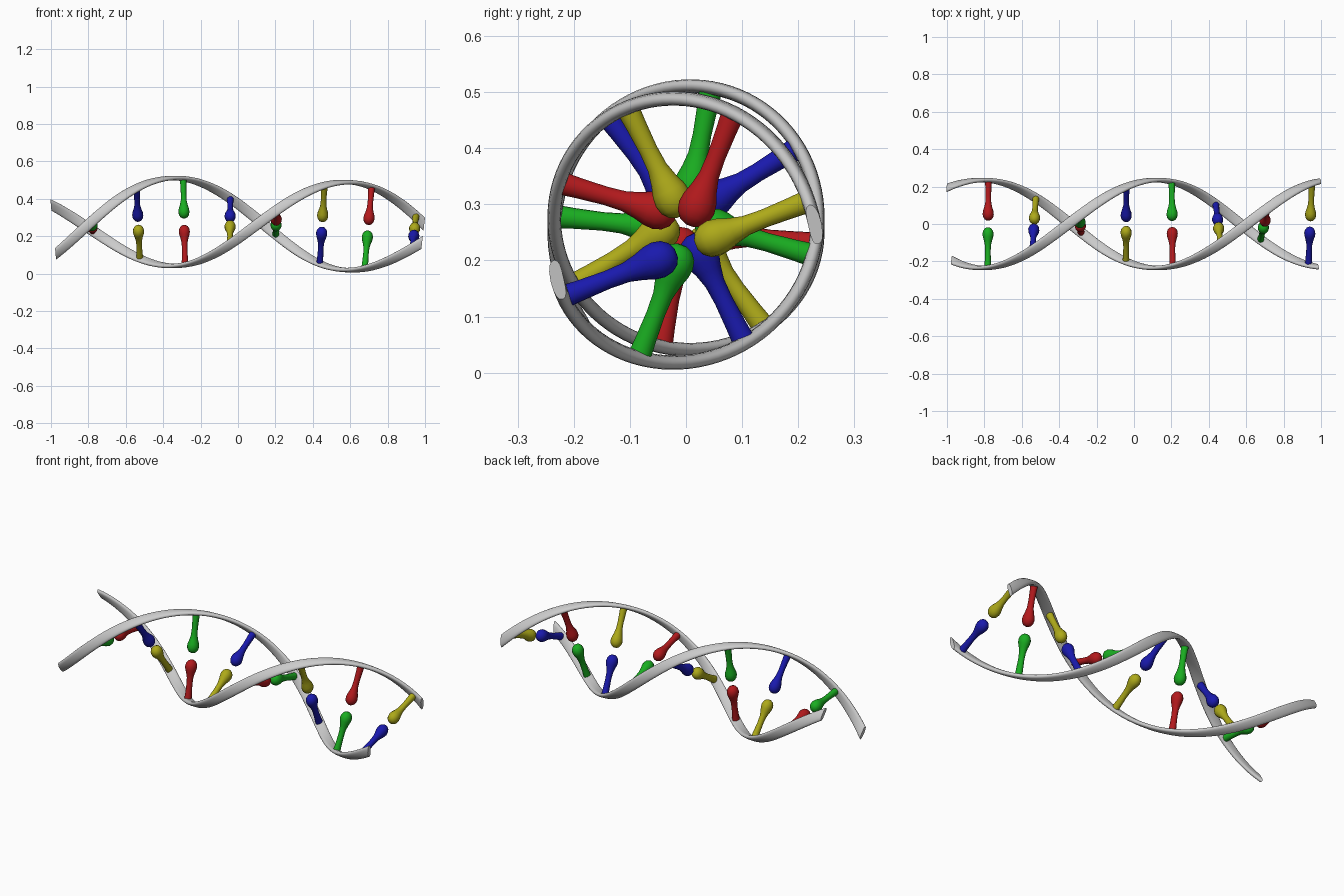
import bpy, bmesh, math
from mathutils import Vector

if "Cube" in bpy.data.objects:
    bpy.data.objects.remove(bpy.data.objects["Cube"])

K, X0, R = 3.37, -0.345, 0.235      # twist per unit, phase origin, strand radius


def frame(u):
    """Point and up vector of the gently arched helix axis."""
    slope = -0.108 * (u + 0.1)
    return Vector((u, 0, 0.279 - 0.054 * (u + 0.1) ** 2)), Vector((-slope, 0, 1)).normalized()


def radial(u, ang):
    return frame(u)[1] * math.cos(ang) + Vector((0, 1, 0)) * math.sin(ang)


def skin(name, rings, mat=None):
    """Closed tube through a list of equal-length rings."""
    bm = bmesh.new()
    rows = [[bm.verts.new(p) for p in ring] for ring in rings]
    n = len(rows[0])
    for a, b in zip(rows, rows[1:]):
        for i in range(n):
            bm.faces.new((a[i], a[(i + 1) % n], b[(i + 1) % n], b[i]))
    bm.faces.new(rows[0])
    bm.faces.new(rows[-1])
    bmesh.ops.recalc_face_normals(bm, faces=bm.faces)
    me = bpy.data.meshes.new(name)
    bm.to_mesh(me)
    bm.free()
    ob = bpy.data.objects.new(name, me)
    bpy.context.collection.objects.link(ob)
    if mat:
        me.materials.append(mat)
    bpy.ops.object.select_all(action='DESELECT')
    bpy.context.view_layer.objects.active = ob
    ob.select_set(True)
    bpy.ops.object.shade_smooth_by_angle(angle=math.radians(50))
    return ob


def material(name, col):
    m = bpy.data.materials.new(name)
    m.diffuse_color = (*col, 1)
    m.use_nodes = True
    m.node_tree.nodes["Principled BSDF"].inputs["Base Color"].default_value = m.diffuse_color
    return m


def strand(name, offset):
    # flattened oval section, cut square to the axis
    rings = []
    for s in range(97):
        u = -0.988 + 1.978 * s / 96
        th = K * (u - X0) + offset
        ring = []
        for j in range(16):
            t = 2 * math.pi * j / 16
            c, d = math.cos(t), math.sin(t)
            c = math.copysign(abs(c) ** 0.8, c)
            d = math.copysign(abs(d) ** 0.8, d)
            ring.append(frame(u)[0] + radial(u, th + 0.036 * c / R) * (R + 0.012 * d))
        rings.append(ring)
    skin(name, rings)


# distance from axis, thickness: slim stem ending in a rounded knob
PROFILE = [(0.238, 0.021), (0.2, 0.0185), (0.15, 0.0165), (0.115, 0.018), (0.09, 0.024),
           (0.07, 0.031), (0.053, 0.0335), (0.037, 0.030), (0.025, 0.021), (0.019, 0.009)]


def base(name, u, offset, mat):
    th = K * (u - X0) + offset
    p, out = frame(u)[0], radial(u, th)
    tan = radial(u, th + math.pi / 2)
    along = out.cross(tan)
    rings = []
    for d, r in PROFILE:
        rings.append([p + out * d + tan * r * math.cos(2 * math.pi * j / 14)
                      + along * 0.9 * r * math.sin(2 * math.pi * j / 14) for j in range(14)])
    skin(name, rings, mat)


green = material("green", (0.01, 0.42, 0.015))
blue = material("blue", (0.01, 0.01, 0.42))
red = material("red", (0.45, 0.01, 0.012))
yellow = material("yellow", (0.42, 0.4, 0.01))

# two backbone strands
strand("strand_a", 0)
strand("strand_b", math.pi)

# eight facing pairs of coloured pegs
for i in range(8):
    u = -0.78 + 0.246 * i
    base(f"peg_a_{i + 1}", u, 0, (green, blue)[i % 2])
    base(f"peg_b_{i + 1}", u, math.pi, (red, yellow)[i % 2])
